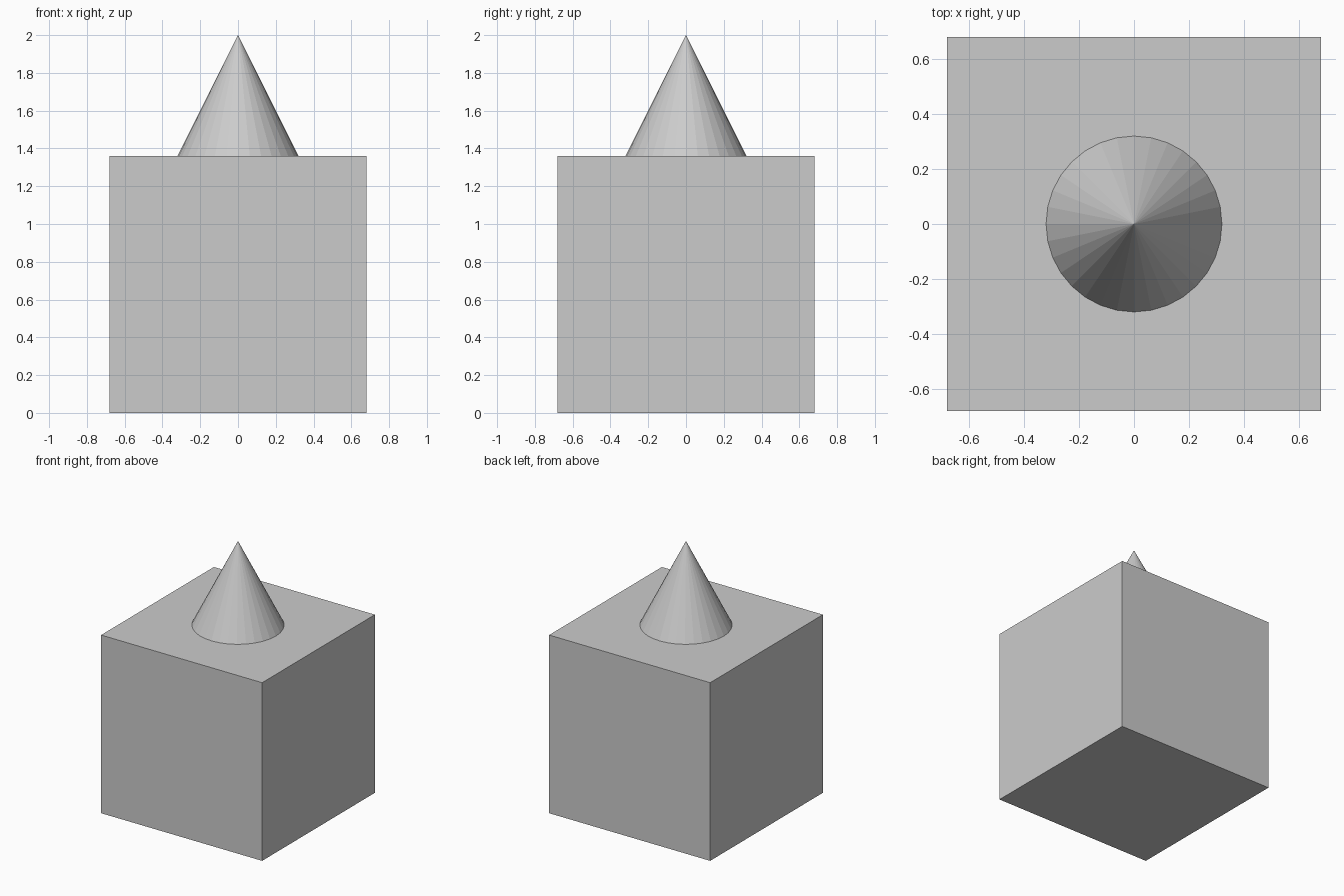
import bpy

if "Cube" in bpy.data.objects:
    bpy.data.objects.remove(bpy.data.objects["Cube"])

BLOCK = 1.36       # cube edge length
CONE_R = 0.32      # cone base radius
CONE_H = 0.64      # cone height

# Cube body standing on the ground
bpy.ops.mesh.primitive_cube_add(size=BLOCK, location=(0, 0, BLOCK / 2))
bpy.context.object.name = "block"

# Flat-shaded 32-sided cone resting on the top face
bpy.ops.mesh.primitive_cone_add(vertices=32, radius1=CONE_R, radius2=0, depth=CONE_H,
                                location=(0, 0, BLOCK + CONE_H / 2))
bpy.context.object.name = "cone_top"
